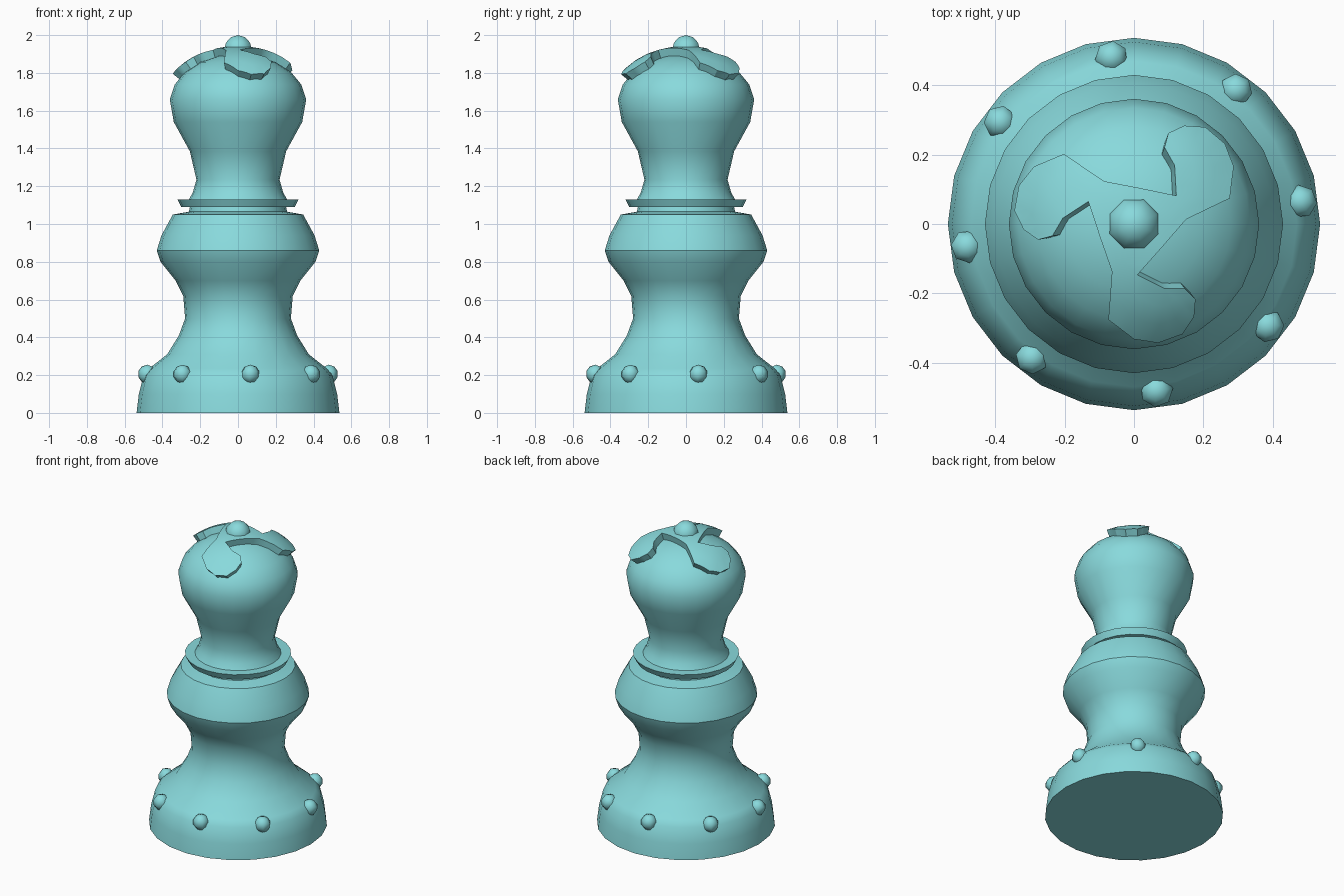
import bpy, bmesh, math
from mathutils import Vector, Matrix

if "Cube" in bpy.data.objects:
    bpy.data.objects.remove(bpy.data.objects["Cube"])

mat = bpy.data.materials.new("teal")
mat.diffuse_color = (0.25, 0.70, 0.72, 1)
mat.use_nodes = True
mat.node_tree.nodes["Principled BSDF"].inputs["Base Color"].default_value = mat.diffuse_color


def finish(name, bm, angle=35):
    bmesh.ops.recalc_face_normals(bm, faces=bm.faces)
    me = bpy.data.meshes.new(name)
    bm.to_mesh(me)
    bm.free()
    ob = bpy.data.objects.new(name, me)
    bpy.context.collection.objects.link(ob)
    me.materials.append(mat)
    bpy.ops.object.select_all(action='DESELECT')
    ob.select_set(True)
    bpy.context.view_layer.objects.active = ob
    bpy.ops.object.shade_smooth_by_angle(angle=math.radians(angle))
    return ob


def lathe(name, profile, n=24):
    bm = bmesh.new()
    rings = []
    for r, z in profile:
        if r == 0:
            rings.append([bm.verts.new((0, 0, z))] * n)
        else:
            rings.append([bm.verts.new((r * math.cos(2 * math.pi * i / n),
                                        r * math.sin(2 * math.pi * i / n), z)) for i in range(n)])
    for a, b in zip(rings, rings[1:]):
        for i in range(n):
            j = (i + 1) % n
            bm.faces.new(list(dict.fromkeys((a[i], a[j], b[j], b[i]))))
    bm.faces.new(rings[0][::-1])
    return finish(name, bm)


# Dome of the head: half ellipsoid
DOME_Z, DOME_R, DOME_H = 1.64, 0.362, 0.26


def dome_height(r):
    return DOME_Z + DOME_H * math.sqrt(max(0, 1 - (r / DOME_R) ** 2))


# Turned body: base, waist, belly, collar, neck and head
profile = [(0.537, 0), (0.525, 0.1), (0.50, 0.2), (0.47, 0.235), (0.375, 0.31), (0.313, 0.41),
           (0.28, 0.50), (0.29, 0.62), (0.33, 0.70), (0.41, 0.80), (0.43, 0.86),
           (0.405, 0.94), (0.345, 1.05), (0.26, 1.065), (0.255, 1.09), (0.30, 1.09),
           (0.32, 1.13), (0.26, 1.13), (0.24, 1.165), (0.22, 1.235), (0.255, 1.385),
           (0.34, 1.54)]
profile += [(r, dome_height(r)) for r in (0.361, 0.335, 0.28, 0.2, 0.1)]
profile.append((0, dome_height(0)))
lathe("turned_body", profile)


# Raised three-armed swirl on the dome
arm = [(0.01, -0.15), (0.09, -0.19), (0.15, -0.19), (0.18, -0.22), (0.175, -0.27),
       (0.14, -0.32), (0.07, -0.345), (0.0, -0.335), (-0.075, -0.28), (-0.065, -0.14),
       (-0.10, -0.04)]
THICK = 0.05
bm = bmesh.new()
outline = []
for k in range(3):
    rot = Matrix.Rotation(math.radians(-120 * k), 3, 'Z')
    outline += [bm.verts.new(rot @ Vector((x, y, 0))) for x, y in arm]
bm.faces.new(outline)
bmesh.ops.triangulate(bm, faces=bm.faces[:])
bmesh.ops.subdivide_edges(bm, edges=bm.edges[:], cuts=2, use_grid_fill=True)
edges = [e for e in bm.edges if e.is_boundary]
walls = bmesh.ops.extrude_edge_only(bm, edges=edges)["geom"]
low = {g for g in walls if isinstance(g, bmesh.types.BMVert)}
for v in bm.verts:
    x, y = v.co.x, v.co.y
    # shrink the top outline back onto the dome, then offset along its normal
    x, y = x * 0.9, y * 0.9
    z = dome_height(math.hypot(x, y))
    p = Vector((x, y, z))
    nrm = Vector((x / DOME_R ** 2, y / DOME_R ** 2, (z - DOME_Z) / DOME_H ** 2)).normalized()
    v.co = p + nrm * (-0.015 if v in low else THICK - 0.008)
finish("crown_swirl", bm, 30)


# Low-poly round studs
def stud(name, loc, r, seg, rings, angle=0):
    bm = bmesh.new()
    m = Matrix.Translation(loc) @ Matrix.Rotation(angle, 4, 'Z')
    bmesh.ops.create_uvsphere(bm, u_segments=seg, v_segments=rings, radius=r, matrix=m)
    finish(name, bm, 60)


stud("top_knob", (0, 0, 1.92), 0.08, 8, 6, math.radians(22.5))
for k in range(8):
    a = math.radians(7.7 + 45 * k)
    stud("base_stud_%d" % (k + 1), (0.485 * math.cos(a), 0.485 * math.sin(a), 0.205),
         0.05, 7, 5, a)
